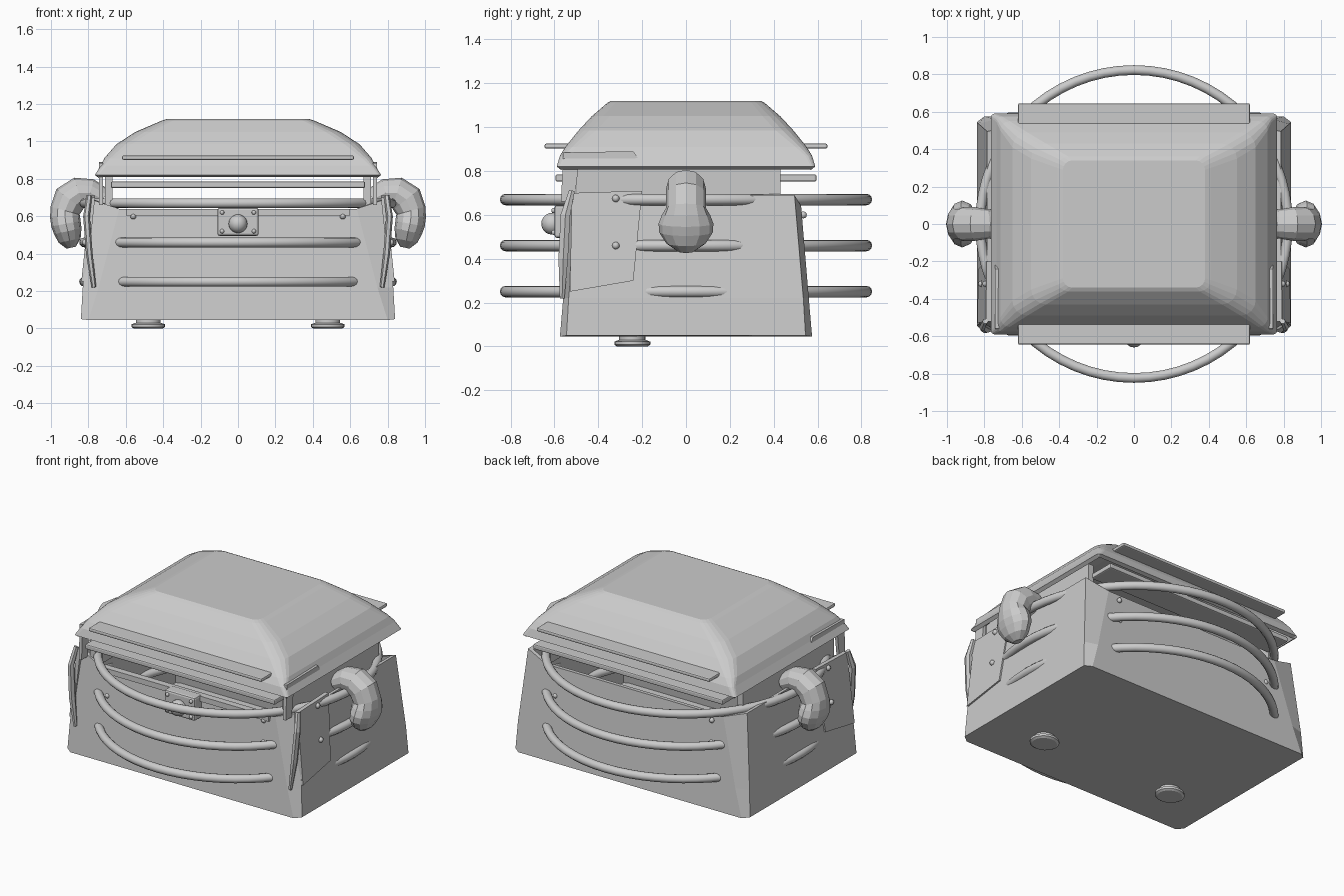
import bpy, bmesh, math
from mathutils import Vector

cube = bpy.data.objects.get("Cube")
if cube:
    bpy.data.objects.remove(cube)

GREY = (0.6, 0.6, 0.6, 1)
grey = bpy.data.materials.new("plain grey")
grey.use_nodes = True
grey.diffuse_color = GREY
grey.node_tree.nodes["Principled BSDF"].inputs["Base Color"].default_value = GREY


def finish(name, bm, smooth=None):
    bmesh.ops.recalc_face_normals(bm, faces=bm.faces)
    mesh = bpy.data.meshes.new(name)
    bm.to_mesh(mesh)
    bm.free()
    ob = bpy.data.objects.new(name, mesh)
    bpy.context.collection.objects.link(ob)
    mesh.materials.append(grey)
    if smooth:
        bpy.ops.object.select_all(action='DESELECT')
        ob.select_set(True)
        bpy.context.view_layer.objects.active = ob
        bpy.ops.object.shade_smooth_by_angle(angle=math.radians(smooth))
    return ob


def loft(name, rings, cap_start=True, cap_end=True, smooth=None):
    """Skin a list of equal-length point rings."""
    bm = bmesh.new()
    rows = [[bm.verts.new(p) for p in ring] for ring in rings]
    n = len(rows[0])
    for a, b in zip(rows, rows[1:]):
        for i in range(n):
            j = (i + 1) % n
            bm.faces.new((a[i], a[j], b[j], b[i]))
    if cap_start:
        bm.faces.new(rows[0])
    if cap_end:
        bm.faces.new(rows[-1])
    return finish(name, bm, smooth)


def box(name, lo, hi, bevel=0.0):
    x0, y0, z0 = lo
    x1, y1, z1 = hi
    ob = loft(name, [[(x0, y0, z), (x1, y0, z), (x1, y1, z), (x0, y1, z)] for z in (z0, z1)])
    if bevel:
        mod = ob.modifiers.new("bevel", 'BEVEL')
        mod.width = bevel
        mod.segments = 2
    return ob


def tube(name, path, sides=12, smooth=None):
    """Round tube along (point, radius_across_path, radius_sideways) stations."""
    pts = [Vector(p[0]) for p in path]
    rings = []
    for i, (p, r1, r2) in enumerate(path):
        t = (pts[min(i + 1, len(pts) - 1)] - pts[max(i - 1, 0)]).normalized()
        side = Vector((0, 1, 0))
        side = (side - t * side.dot(t)).normalized()
        up = t.cross(side)
        angles = [math.tau * k / sides for k in range(sides)]
        rings.append([pts[i] + up * r1 * math.cos(a) + side * r2 * math.sin(a) for a in angles])
    return loft(name, rings, smooth=smooth)


def ball(name, pos, r, segs=12):
    bm = bmesh.new()
    bmesh.ops.create_uvsphere(bm, u_segments=segs, v_segments=segs // 2 + 2, radius=r)
    bmesh.ops.translate(bm, verts=bm.verts, vec=pos)
    return finish(name, bm, 60)


def thicken(ob, t):
    mod = ob.modifiers.new("shell", 'SOLIDIFY')
    mod.thickness = t
    mod.offset = -1


def corner_ring(fx, fy, fz, sx, sy, sz):
    """Eight-sided outline: front/back points (f) and side points (s)."""
    return [(-fx, -fy, fz), (fx, -fy, fz), (sx, -sy, sz), (sx, sy, sz),
            (fx, fy, fz), (-fx, fy, fz), (-sx, sy, sz), (-sx, -sy, sz)]


def rounded_rect(hx, hy, r, z, steps=4):
    ring = []
    for q, (cx, cy) in enumerate(((1, 1), (-1, 1), (-1, -1), (1, -1))):
        for k in range(steps + 1):
            a = math.pi / 2 * (q + k / steps)
            ring.append((cx * (hx - r) + r * math.cos(a), cy * (hy - r) + r * math.sin(a), z))
    return ring


# Open tapered body with cut corners, low at front and back
body = loft("body", [corner_ring(0.80, 0.575, 0.045, 0.84, 0.545, 0.05),
                     corner_ring(0.745, 0.56, 0.22, 0.83, 0.535, 0.22),
                     corner_ring(0.635, 0.525, 0.64, 0.785, 0.495, 0.69)], cap_end=False)
thicken(body, 0.03)

# Domed lid shell
lid = loft("lid", [rounded_rect(hx, hy, r, z) for hx, hy, r, z in (
    (0.765, 0.59, 0.02, 0.82), (0.735, 0.575, 0.03, 0.87), (0.715, 0.55, 0.05, 0.91),
    (0.65, 0.49, 0.08, 0.985), (0.55, 0.43, 0.08, 1.05), (0.41, 0.36, 0.06, 1.11),
    (0.38, 0.34, 0.05, 1.12))], cap_start=False)
thicken(lid, 0.025)

# Three hoops running right round the body
for label, z in (("lower", 0.25), ("middle", 0.46), ("upper", 0.67)):
    R, r, rows, cols = 0.823, 0.026, 64, 12
    bm = bmesh.new()
    grid = []
    for i in range(rows):
        a = math.tau * i / rows
        grid.append([bm.verts.new(((R + r * math.cos(b)) * math.cos(a),
                                   (R + r * math.cos(b)) * math.sin(a), z + r * math.sin(b)))
                     for b in [math.tau * k / cols for k in range(cols)]])
    for i in range(rows):
        for k in range(cols):
            m, n = (i + 1) % rows, (k + 1) % cols
            bm.faces.new((grid[i][k], grid[m][k], grid[m][n], grid[i][n]))
    finish(label + "_hoop", bm, 60)

# Lid lips and the slats beneath, front and back
for label, s in (("front", -1), ("back", 1)):
    ys = sorted((s * 0.53, s * 0.645))
    box(label + "_lip", (-0.62, ys[0], 0.902), (0.62, ys[1], 0.925), 0.008)
    ys = sorted((s * 0.42, s * 0.595))
    box(label + "_slat", (-0.68, ys[0], 0.752), (0.68, ys[1], 0.785), 0.008)

for label, s in (("left", 1), ("right", -1)):
    # Neck wall between body and lid
    xs = sorted((s * 0.67, s * 0.71))
    box(label + "_neck_wall", (xs[0], -0.50, 0.60), (xs[1], 0.43, 0.84))

    # Hooked side handle with a bulbous end
    tube(label + "_handle", [((s * x, 0, z), a, b) for x, z, a, b in (
        (0.72, 0.69, 0.06, 0.07), (0.79, 0.725, 0.075, 0.08), (0.85, 0.725, 0.085, 0.09),
        (0.90, 0.69, 0.09, 0.092), (0.925, 0.63, 0.08, 0.092), (0.925, 0.60, 0.08, 0.11),
        (0.92, 0.56, 0.08, 0.125), (0.91, 0.52, 0.075, 0.122), (0.90, 0.47, 0.06, 0.09),
        (0.892, 0.432, 0.025, 0.035))])

    # L-shaped bracket from the lid down to the front corner
    outline = [(-0.57, 0.66), (-0.51, 0.66), (-0.49, 0.82), (-0.22, 0.86),
               (-0.24, 0.89), (-0.56, 0.885)]
    loft(label + "_bracket", [[(s * x, y, z) for y, z in outline] for x in (0.722, 0.742)])

    # Strap along the front corner
    tube(label + "_corner_strap", [((s * 0.795, -0.52, 0.71), 0.015, 0.015),
                                   ((s * 0.81, -0.55, 0.60), 0.018, 0.025),
                                   ((s * 0.795, -0.56, 0.40), 0.018, 0.025),
                                   ((s * 0.77, -0.565, 0.22), 0.012, 0.012)], 6)

    # Raised plate on the side, toward the front
    plate = [(-0.53, 0.25), (-0.24, 0.30), (-0.20, 0.71), (-0.52, 0.70)]
    loft(label + "_side_plate",
         [[(s * (0.858 - 0.105 * z + d), y, z) for y, z in plate] for d in (-0.02, 0.006)])

    # Bolts on the side and beside the hoop ends
    for z in (0.46, 0.675):
        ball(label + "_side_bolt", (s * (0.865 - 0.105 * z), -0.32, z), 0.017, 8)
    for y in (-0.535, 0.535):
        for z in (0.46, 0.6):
            ball(label + "_panel_bolt", (s * 0.56, y, z), 0.016, 8)

    # Round stepped foot
    rings = []
    for r, z in ((0.07, 0.0), (0.082, 0.008), (0.082, 0.022), (0.06, 0.03), (0.06, 0.06)):
        rings.append([(s * 0.48 + r * 1.1 * math.cos(a), -0.245 + r * math.sin(a), z)
                      for a in [math.tau * k / 20 for k in range(20)]])
    loft(label + "_foot", rings, smooth=30)

# Front latch: plate, frame bolts and round knob
box("latch_plate", (-0.11, -0.60, 0.495), (0.11, -0.52, 0.645), 0.012)
box("latch_crossbar", (-0.60, -0.545, 0.605), (0.60, -0.515, 0.64))
ball("latch_knob", (0, -0.61, 0.56), 0.05, 16)
for x in (-0.085, 0.085):
    for z in (0.52, 0.62):
        ball("latch_bolt", (x, -0.602, z), 0.012, 8)
